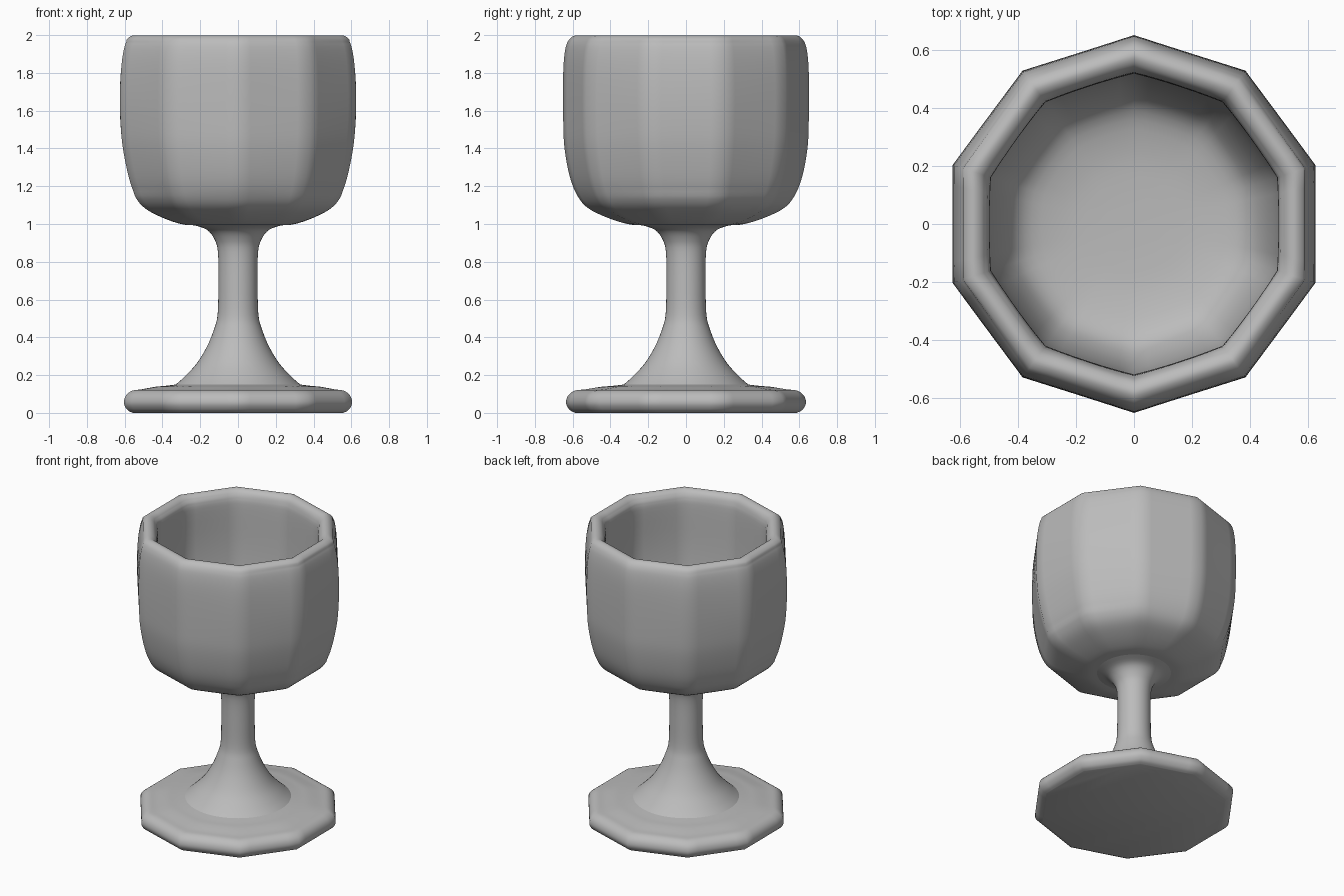
import bpy, bmesh, math
from mathutils import Vector

if "Cube" in bpy.data.objects:
    bpy.data.objects.remove(bpy.data.objects["Cube"])

SIDES, PER_SIDE, STEPS = 10, 6, 4
SEG = SIDES * PER_SIDE

metal = bpy.data.materials.new("plain_grey")
metal.diffuse_color = (0.5, 0.5, 0.5, 1)
metal.use_nodes = True
metal.node_tree.nodes["Principled BSDF"].inputs["Base Color"].default_value = metal.diffuse_color


def smooth_profile(pts):
    """Catmull-Rom curve through (radius, height, facet) points."""
    p = [Vector(q) for q in pts]
    p = [p[0]] + p + [p[-1]]
    out = []
    for a, b, c, d in zip(p, p[1:], p[2:], p[3:]):
        for k in range(STEPS):
            t = k / STEPS
            out.append(0.5 * (2 * b + (c - a) * t + (2 * a - 5 * b + 4 * c - d) * t * t
                              + (3 * b - a - 3 * c + d) * t ** 3))
    return out + [p[-1]]


def ring_radius(r, facet, step):
    """Blend a circle with a ten-sided outline that has corners on the y axis."""
    half = math.pi / SIDES
    off = (step % PER_SIDE) / PER_SIDE * 2 * half - half
    poly = math.cos(half) / math.cos(off)
    return r * (1 - facet + facet * poly)


def lathe(name, pts, cap_start=False, cap_end=False, dent=0.0):
    bm = bmesh.new()
    rings = []
    for r, z, f in smooth_profile(pts):
        ring = []
        for s in range(SEG):
            a = math.pi / 2 + 2 * math.pi * s / SEG
            rad = ring_radius(r, f, s)
            # shallow hammered waves in the wall
            rad += dent * f * math.cos(a) ** 2 * math.sin((z - 1.45) * 8) * (1.15 < z < 1.97)
            ring.append(bm.verts.new((rad * math.cos(a), rad * math.sin(a), z)))
        rings.append(ring)
    for lo, hi in zip(rings, rings[1:]):
        for s in range(SEG):
            n = (s + 1) % SEG
            bm.faces.new((lo[s], lo[n], hi[n], hi[s]))
    if cap_start:
        bm.faces.new(rings[0][::-1])
    if cap_end:
        bm.faces.new(rings[-1])
    me = bpy.data.meshes.new(name)
    bm.to_mesh(me)
    bm.free()
    me.materials.append(metal)
    ob = bpy.data.objects.new(name, me)
    bpy.context.collection.objects.link(ob)
    bpy.ops.object.select_all(action='DESELECT')
    ob.select_set(True)
    bpy.context.view_layer.objects.active = ob
    bpy.ops.object.shade_smooth_by_angle(angle=math.radians(50))
    return ob


# foot: faceted disc with rounded edge and a low step
lathe("foot", [
    (0.585, 0.0, 1), (0.615, 0.015, 1), (0.635, 0.05, 1), (0.625, 0.09, 1),
    (0.59, 0.117, 1), (0.53, 0.125, 0.8), (0.45, 0.138, 0.5), (0.39, 0.143, 0.2),
    (0.33, 0.15, 0)], cap_start=True)

# stem: slim column flaring at both ends
lathe("stem", [
    (0.33, 0.15, 0), (0.285, 0.19, 0), (0.22, 0.26, 0), (0.165, 0.35, 0),
    (0.128, 0.44, 0), (0.108, 0.52, 0), (0.104, 0.68, 0), (0.106, 0.85, 0),
    (0.125, 0.92, 0), (0.165, 0.97, 0), (0.23, 0.993, 0)])

# bowl: outer wall, rounded rim, inner wall and floor
lathe("bowl", [
    (0.23, 0.993, 0), (0.31, 1.0, 0.5), (0.42, 1.035, 0.8), (0.52, 1.085, 1),
    (0.575, 1.15, 1), (0.615, 1.25, 1), (0.643, 1.4, 1), (0.65, 1.55, 1),
    (0.65, 1.8, 1), (0.64, 1.92, 1), (0.62, 1.975, 1), (0.585, 1.998, 1),
    (0.55, 1.985, 1), (0.53, 1.95, 0.9), (0.52, 1.88, 0.8), (0.515, 1.6, 0.8),
    (0.50, 1.4, 0.8), (0.46, 1.25, 0.7), (0.39, 1.16, 0.5), (0.25, 1.12, 0.2),
    (0.10, 1.11, 0)], cap_end=True, dent=0.007)
